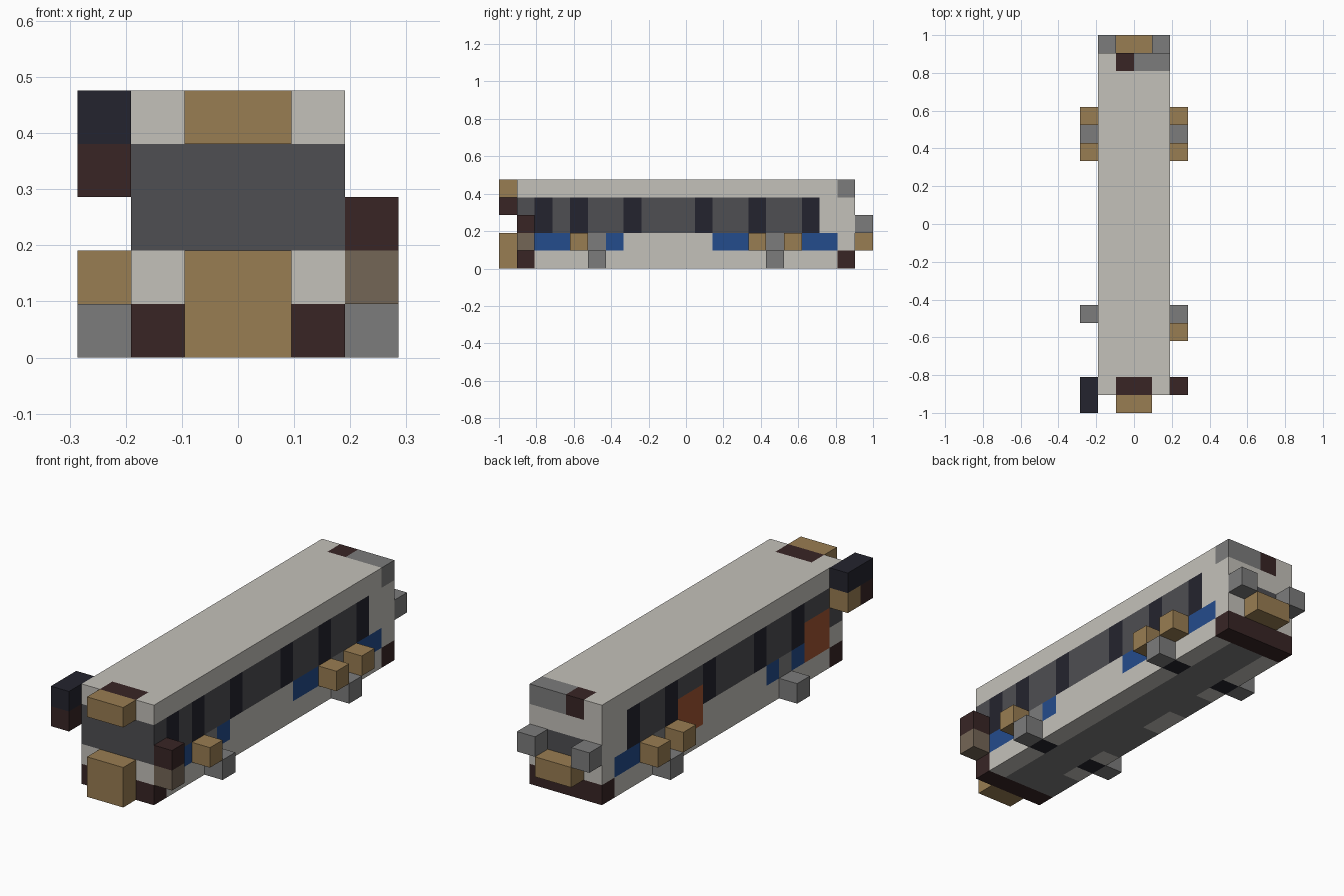
import bpy
import bmesh
from mathutils import Vector

cube = bpy.data.objects.get("Cube")
if cube:
    bpy.data.objects.remove(cube, do_unlink=True)

U = 2 / 21                              # one block
ORIGIN = Vector((-3 * U, -1, 0))        # corner of block (0, 0, 0)


def srgb(c):
    c /= 255
    return c / 12.92 if c < 0.04 else ((c + 0.055) / 1.055) ** 2.4


COLOURS = {
    "off_white": (196, 193, 186), "tan": (153, 125, 82), "mid_grey": (124, 124, 124),
    "window_grey": (78, 78, 82), "navy": (36, 36, 46), "dark_brown": (56, 37, 37),
    "grey_brown": (116, 102, 86), "blue": (36, 76, 140), "rust": (160, 85, 50),
}
NAMES = list(COLOURS)
MATS = {}
for name, rgb in COLOURS.items():
    m = bpy.data.materials.new(name)
    m.use_nodes = True
    col = (*[srgb(c) for c in rgb], 1)
    m.diffuse_color = col
    bsdf = m.node_tree.nodes["Principled BSDF"]
    bsdf.inputs["Base Color"].default_value = col
    bsdf.inputs["Roughness"].default_value = 0.9
    MATS[name] = m


def block(name, mats, lo, size):
    """Box from block cell lo, size counted in blocks, cut along the block grid."""
    bm = bmesh.new()
    bmesh.ops.create_cube(bm, size=1)
    for v in bm.verts:
        v.co = ORIGIN + U * Vector([lo[a] + (v.co[a] + 0.5) * size[a] for a in range(3)])
    for a in range(3):
        normal = Vector([float(a == b) for b in range(3)])
        for n in range(1, size[a]):
            bmesh.ops.bisect_plane(bm, geom=bm.verts[:] + bm.edges[:] + bm.faces[:],
                                   plane_co=ORIGIN + normal * U * (lo[a] + n),
                                   plane_no=normal)
    me = bpy.data.meshes.new(name)
    bm.to_mesh(me)
    bm.free()
    for mat in mats:
        me.materials.append(MATS[mat])
    ob = bpy.data.objects.new(name, me)
    bpy.context.collection.objects.link(ob)
    return ob


body = block("body", NAMES, (1, 1, 0), (4, 19, 5))
SIDES = {"left": (0, 1), "right": (0, -1), "back": (1, 1), "front": (1, -1),
         "top": (2, 1), "bottom": (2, -1)}
ALL = range(21)


def paint(colour, sides, xs=ALL, ys=ALL, zs=ALL):
    """Colour the body faces on the given sides whose cell lies in the ranges."""
    for p in body.data.polygons:
        cell = (p.center - p.normal * U / 2 - ORIGIN) / U
        i, j, k = [int(c) for c in cell]
        for s in sides.split():
            a, d = SIDES[s]
            if p.normal[a] * d > 0.9 and i in xs and j in ys and k in zs:
                p.material_index = NAMES.index(colour)


both = "left right"
glass = (2, 3)
# side windows with dark pillars
paint("window_grey", both, ys=range(1, 18), zs=glass)
paint("navy", both, ys=(4, 7, 11, 14, 17), zs=glass)
paint("navy", "left", ys=(2,), zs=glass)
# blue stripe, wheel arches and doors
paint("blue", both, ys=(4, 6, 14, 16, 17, 18), zs=(1,))
paint("blue", "left", ys=(2, 3, 12, 13), zs=(1,))
paint("mid_grey", both, ys=(5, 15), zs=(1,))
paint("rust", "right", ys=(2, 3, 12, 13), zs=(1, 2))
# front and rear glass
paint("window_grey", "front", zs=glass)
paint("window_grey", "back", xs=(2, 3), zs=(2,))
# rear roof equipment and front roof patch
paint("mid_grey", "left back top", xs=(3, 4), ys=(19,), zs=(4,))
paint("dark_brown", "back top", xs=(2,), ys=(19,), zs=(4,))
paint("dark_brown", "top", xs=(2, 3), ys=(1,))
# underside
paint("mid_grey", "bottom", xs=(2, 3))
paint("mid_grey", "bottom", xs=(1,), ys=(2, 3, 7, 8, 9, 12, 13))
paint("navy", "bottom", xs=(1, 4), ys=(5, 15))
# bumpers
paint("dark_brown", "left right front back bottom", ys=(1, 19), zs=(0,))

# front sign and grille
block("front_sign", ["tan"], (2, 0, 4), (2, 1, 1))
block("front_grille", ["tan"], (2, 0, 0), (2, 1, 2))

# mirrors
block("right_mirror_arm", ["navy"], (0, 0, 4), (1, 2, 1))
block("right_mirror_front", ["dark_brown"], (0, 0, 3), (1, 1, 1))
block("right_mirror_back", ["tan"], (0, 1, 3), (1, 1, 1))
block("left_mirror", ["dark_brown"], (5, 1, 2), (1, 1, 1))
block("left_mirror_base", ["grey_brown"], (5, 1, 1), (1, 1, 1))

# wheels and side lamps
for side, x in (("right", 0), ("left", 5)):
    for end, y in (("front", 5), ("rear", 15)):
        block(f"{side}_{end}_wheel", ["mid_grey"], (x, y, 0), (1, 1, 1))
    for n, y in enumerate((14, 16)):
        block(f"{side}_rear_lamp_{n + 1}", ["tan"], (x, y, 1), (1, 1, 1))
block("left_front_lamp", ["tan"], (5, 4, 1), (1, 1, 1))

# rear plate and tail lights
block("rear_plate", ["tan"], (2, 20, 1), (2, 1, 1))
for side, x in (("right", 1), ("left", 4)):
    block(f"{side}_tail_light", ["mid_grey"], (x, 20, 2), (1, 1, 1))
